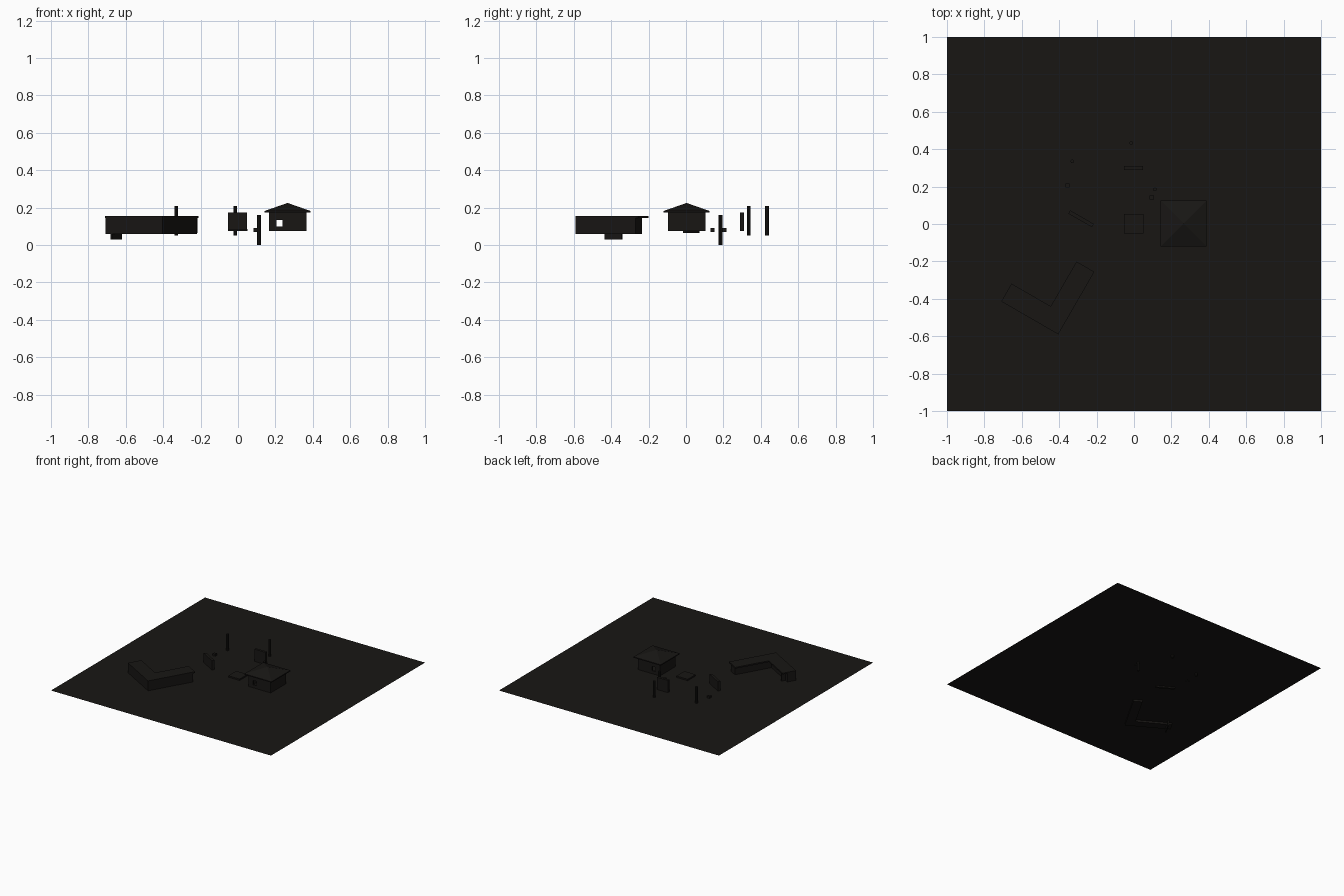
import bpy, bmesh, math
from mathutils import Matrix, Vector

if "Cube" in bpy.data.objects:
    bpy.data.objects.remove(bpy.data.objects["Cube"])

mat = bpy.data.materials.new("dark")
mat.diffuse_color = (0.009, 0.008, 0.007, 1)
mat.use_nodes = True
mat.node_tree.nodes["Principled BSDF"].inputs["Base Color"].default_value = mat.diffuse_color


def finish(name, bm):
    bmesh.ops.recalc_face_normals(bm, faces=bm.faces)
    me = bpy.data.meshes.new(name)
    bm.to_mesh(me)
    bm.free()
    ob = bpy.data.objects.new(name, me)
    me.materials.append(mat)
    bpy.context.collection.objects.link(ob)
    return ob


def box(name, x, y, z, m=Matrix()):
    """Box from (min, max) ranges, placed by matrix m."""
    bm = bmesh.new()
    size = Matrix.Diagonal((x[1] - x[0], y[1] - y[0], z[1] - z[0], 1))
    mid = Matrix.Translation([(r[0] + r[1]) / 2 for r in (x, y, z)])
    bmesh.ops.create_cube(bm, size=1, matrix=m @ mid @ size)
    return finish(name, bm)


def prism(name, pts, z0, z1, m):
    """Flat outline extruded from z0 to z1."""
    bm = bmesh.new()
    f = bm.faces.new([bm.verts.new((px, py, z0)) for px, py in pts])
    top = bmesh.ops.extrude_face_region(bm, geom=[f])["geom"]
    bmesh.ops.translate(bm, vec=(0, 0, z1 - z0),
                        verts=[v for v in top if isinstance(v, bmesh.types.BMVert)])
    bm.transform(m)
    return finish(name, bm)


def post(name, x, y, z0, z1):
    bm = bmesh.new()
    bmesh.ops.create_cone(bm, cap_ends=True, segments=8, radius1=0.01, radius2=0.01,
                          depth=z1 - z0, matrix=Matrix.Translation((x, y, (z0 + z1) / 2)))
    return finish(name, bm)


def cut(target, cutter):
    cutter.hide_render = True
    cutter.hide_viewport = False
    mod = target.modifiers.new("cut", 'BOOLEAN')
    mod.operation = 'DIFFERENCE'
    mod.solver = 'EXACT'
    mod.object = cutter
    bpy.context.view_layer.objects.active = target
    bpy.ops.object.modifier_apply(modifier=mod.name)
    bpy.data.objects.remove(cutter)


# Flat terrain sheet
bm = bmesh.new()
bmesh.ops.create_grid(bm, x_segments=1, y_segments=1, size=1,
                      matrix=Matrix.Translation((0, 0, 0.075)))
finish("terrain", bm)

# Hollow hut with windows front and back
walls = box("hut_walls", (0.165, 0.365), (-0.097, 0.103), (0.075, 0.178))
cut(walls, box("hut_inside", (0.175, 0.355), (-0.087, 0.093), (0.05, 0.3)))
cut(walls, box("hut_window", (0.205, 0.237), (-0.2, 0.2), (0.10, 0.135)))

# Hut roof: thin eave slab and four-sided pyramid
box("hut_eave", (0.142, 0.388), (-0.12, 0.126), (0.174, 0.182))
bm = bmesh.new()
bmesh.ops.create_cone(bm, cap_ends=True, segments=4, radius1=0.123 * math.sqrt(2), radius2=0,
                      depth=0.043, matrix=Matrix.Translation((0.265, 0.003, 0.2035))
                      @ Matrix.Rotation(math.pi / 4, 4, 'Z'))
finish("hut_roof", bm)

# L-shaped long building, turned 30 degrees about its outer corner
turn = Matrix.Translation((-0.405, -0.59, 0)) @ Matrix.Rotation(math.radians(-30), 4, 'Z')


def ell(a, b, w):
    return [(0, 0), (0, b), (-w, b), (-w, w), (-a, w), (-a, 0)]


prism("long_building_walls", ell(0.35, 0.37, 0.07), 0.06, 0.146, turn)
prism("long_building_roof", ell(0.352, 0.386, 0.11), 0.145, 0.156, turn)
box("long_building_footing", (-0.318, -0.309), (0.0, 0.105), (0.03, 0.146), turn)

# Upright boards, one of them turned
box("back_board", (-0.053, 0.047), (0.29, 0.31), (0.075, 0.175))
box("turned_board", (-0.0725, 0.0725), (-0.01, 0.01), (0.065, 0.152),
    Matrix.Translation((-0.283, 0.028, 0)) @ Matrix.Rotation(math.radians(-30), 4, 'Z'))

# Low platform in the middle
box("platform", (-0.053, 0.05), (-0.05, 0.053), (0.075, 0.087))

# Posts
post("left_post", -0.33, 0.335, 0.05, 0.21)
post("back_post", -0.015, 0.433, 0.05, 0.21)
post("near_post", 0.112, 0.185, 0.0, 0.16)

# Small crates
for name, x, y in (("left_crate", -0.355, 0.205), ("near_crate", 0.095, 0.142)):
    box(name, (x - 0.011, x + 0.011), (y - 0.011, y + 0.011), (0.07, 0.092))
